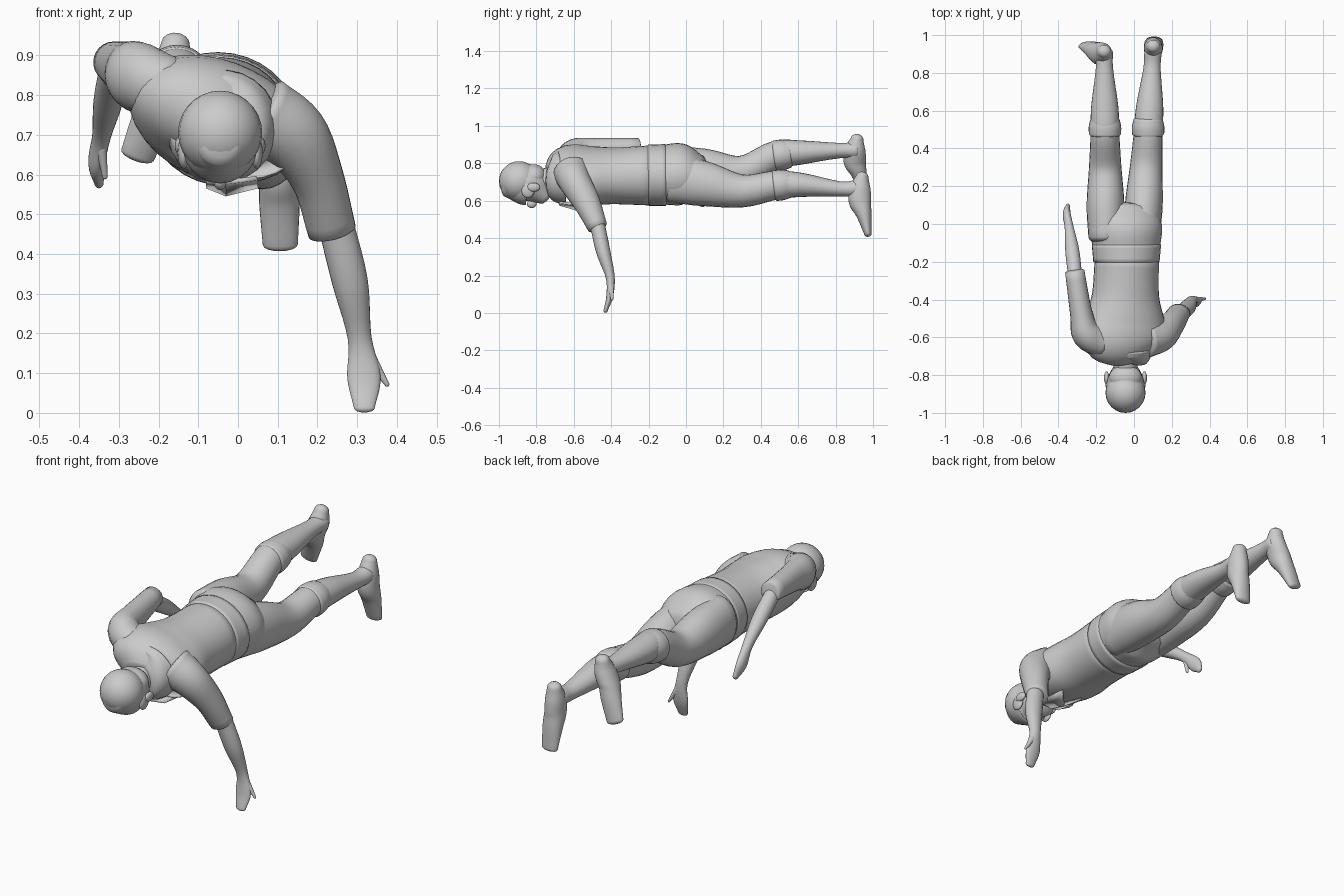
import bpy, bmesh, math
from mathutils import Vector, Matrix

if "Cube" in bpy.data.objects:
    bpy.data.objects.remove(bpy.data.objects["Cube"])


def finish(name, bm):
    bmesh.ops.recalc_face_normals(bm, faces=bm.faces)
    me = bpy.data.meshes.new(name)
    bm.to_mesh(me)
    bm.free()
    for p in me.polygons:
        p.use_smooth = True
    ob = bpy.data.objects.new(name, me)
    bpy.context.collection.objects.link(ob)
    return ob


def spline(secs, steps=5):
    """Catmull-Rom through rows of numbers."""
    rows = [Vector(s) for s in secs]
    rows = [2 * rows[0] - rows[1]] + rows + [2 * rows[-1] - rows[-2]]
    out = []
    for a, b, c, d in zip(rows, rows[1:], rows[2:], rows[3:]):
        for i in range(steps):
            t = i / steps
            out.append(.5 * (2 * b + (c - a) * t + (2 * a - 5 * b + 4 * c - d) * t * t
                             + (3 * b - a - 3 * c + d) * t ** 3))
    return out + [rows[-2]]


def tube(name, secs, hint=(1, 0, 0), roll=(0, 0), dome=.4, n=24):
    """Loft ellipses (x, y, z, half width, half thickness) with domed ends."""
    rows = spline(secs)
    last = len(rows) - 1
    bm = bmesh.new()
    rings = []

    def ring(i, scale, push):
        r = rows[i]
        t = (rows[min(i + 1, last)] - rows[max(i - 1, 0)]).to_3d()
        t.normalize()
        turn = math.radians(roll[0] + (roll[1] - roll[0]) * i / last)
        h = Matrix.Rotation(turn, 3, 'Y') @ Vector(hint)
        w = (h - t * h.dot(t)).normalized()
        v = t.cross(w)
        c = r.to_3d() + t * push * min(r[3], r[4]) * dome
        angles = [2 * math.pi * k / n for k in range(n)]
        rings.append([bm.verts.new(c + scale * (w * r[3] * math.cos(a) + v * r[4] * math.sin(a)))
                      for a in angles])

    quarter = [math.pi / 2 * k / 4 for k in (1, 2, 3, 3.7)]
    for a in reversed(quarter):
        ring(0, math.cos(a), -math.sin(a))
    for i in range(last + 1):
        ring(i, 1, 0)
    for a in quarter:
        ring(last, math.cos(a), math.sin(a))
    for a, b in zip(rings, rings[1:]):
        for k in range(n):
            bm.faces.new((a[k], a[(k + 1) % n], b[(k + 1) % n], b[k]))
    bm.faces.new(rings[0])
    bm.faces.new(rings[-1])
    return finish(name, bm)


def blob(name, loc, size):
    bm = bmesh.new()
    bmesh.ops.create_uvsphere(bm, u_segments=24, v_segments=14, radius=1)
    bmesh.ops.transform(bm, matrix=Matrix.Translation(loc) @ Matrix.Diagonal((*size, 1)), verts=bm.verts)
    return finish(name, bm)


# Torso, rolled so one shoulder is higher
tube("shirt", [(-.045, -.71, .715, .11, .085), (-.055, -.63, .745, .22, .138),
               (-.05, -.52, .735, .22, .15), (-.045, -.38, .733, .18, .15),
               (-.038, -.19, .735, .17, .16)], roll=(25, 11), dome=.15, n=32)
tube("waistband", [(-.04, -.20, .736, .176, .163), (-.04, -.11, .737, .184, .165)],
     roll=(11, 10), dome=.08, n=32)
tube("trouser_seat", [(-.04, -.13, .738, .178, .158), (-.042, -.02, .742, .192, .163),
                      (-.042, .07, .735, .17, .11)], roll=(10, 10), dome=.4, n=32)

# Collar with two hanging lapels
tube("collar", [(-.045, -.73, .715, .085, .08), (-.04, -.705, .715, .125, .125),
                (-.04, -.665, .72, .14, .145)], roll=(20, 20), dome=.1)
for side, x in (("left", -.08), ("right", .05)):
    bm = bmesh.new()
    flap = [(-.03, -.68, .575), (x, -.68, .585), (x, -.50, .565), (-.03, -.58, .545)]
    bm.faces.new([bm.verts.new(p) for p in flap])
    finish(side + "_lapel", bm).modifiers.new("thick", "SOLIDIFY").thickness = .012

# Head, face down, crown towards the front
tube("neck", [(-.045, -.80, .70, .06, .065), (-.045, -.69, .715, .068, .07)])
tube("face", [(-.045, -.965, .69, .065, .07), (-.045, -.88, .688, .097, .108),
              (-.045, -.82, .68, .094, .10), (-.045, -.75, .62, .055, .047)])
blob("hair", (-.045, -.893, .705), (.106, .107, .106))
blob("nape_hair", (-.045, -.815, .73), (.088, .07, .065))
blob("nose", (-.045, -.825, .583), (.016, .026, .022))
for side, s in (("left", -1), ("right", 1)):
    blob(side + "_ear", (-.045 + s * .1, -.815, .672), (.014, .035, .024))
    blob(side + "_sideburn", (-.045 + s * .092, -.845, .655), (.015, .035, .04))

# Arm reaching down
tube("right_sleeve", [(.06, -.61, .75, .10, .10), (.14, -.59, .695, .09, .085),
                      (.20, -.53, .59, .067, .072), (.237, -.472, .457, .061, .053)],
     hint=(1, 0, .4), dome=.15)
tube("right_forearm_and_hand", [(.245, -.475, .48, .045, .04), (.282, -.443, .33, .045, .038),
                                (.306, -.405, .19, .030, .024), (.317, -.408, .09, .042, .018),
                                (.318, -.43, .012, .026, .011)], dome=1)
tube("right_thumb", [(.325, -.40, .15, .018, .016), (.375, -.396, .072, .006, .007)], dome=1)

# Arm trailing beside the body
tube("left_sleeve", [(-.17, -.62, .81, .08, .09), (-.25, -.58, .845, .08, .09),
                     (-.278, -.48, .862, .060, .073), (-.314, -.25, .883, .051, .052)], dome=.15)
tube("left_forearm_and_hand", [(-.311, -.28, .87, .037, .04), (-.327, -.14, .785, .037, .037),
                               (-.343, -.02, .70, .024, .027), (-.356, .05, .63, .021, .037),
                               (-.350, .092, .58, .012, .018)], dome=1)
tube("left_thumb", [(-.345, -.01, .675, .014, .014), (-.335, .015, .595, .007, .007)], dome=1)

# Legs share one radius profile (y, half width, half thickness); sides differ in height and spread
profile = [(-.07, .092, .13), (.1, .10, .12), (.3, .086, .088), (.48, .076, .077),
           (.62, .072, .064), (.82, .046, .041), (.91, .046, .045)]
foot = [(-.003, -.02, .036, .034), (-.013, -.08, .048, .055), (-.015, -.15, .05, .06),
        (.006, -.22, .051, .042), (.028, -.325, .044, .02)]
for side, x0, spread, heights, heel, splay, length in (
        ("left", -.15, -.008, (.76, .758, .753, .843, .858, .868, .87), (.918, .948), .36, .92),
        ("right", .046, .06, (.72, .69, .652, .683, .684, .663, .665), (.945, .748), -.02, 1)):
    leg = [(x0 + spread * y, y, z, w, t) for (y, w, t), z in zip(profile, heights)]
    tube(side + "_leg", leg)
    # Boot top: a slightly wider band at the knee
    x, y, z, w, t = leg[3]
    tube(side + "_boot_cuff", [(x, y - .005, z - .003, .085, .082), (x, y + .035, z + .002, .086, .082),
                               (x, y + .075, z + .006, .077, .073)], dome=.2)
    # Foot hanging from the heel to the toe
    ankle = x0 + spread * .92
    tube(side + "_foot", [(ankle + splay * min(dz + .06, 0), heel[0] + dy, heel[1] + dz * length, w, t)
                          for dy, dz, w, t in foot], hint=(1, 0, splay), dome=.8)
